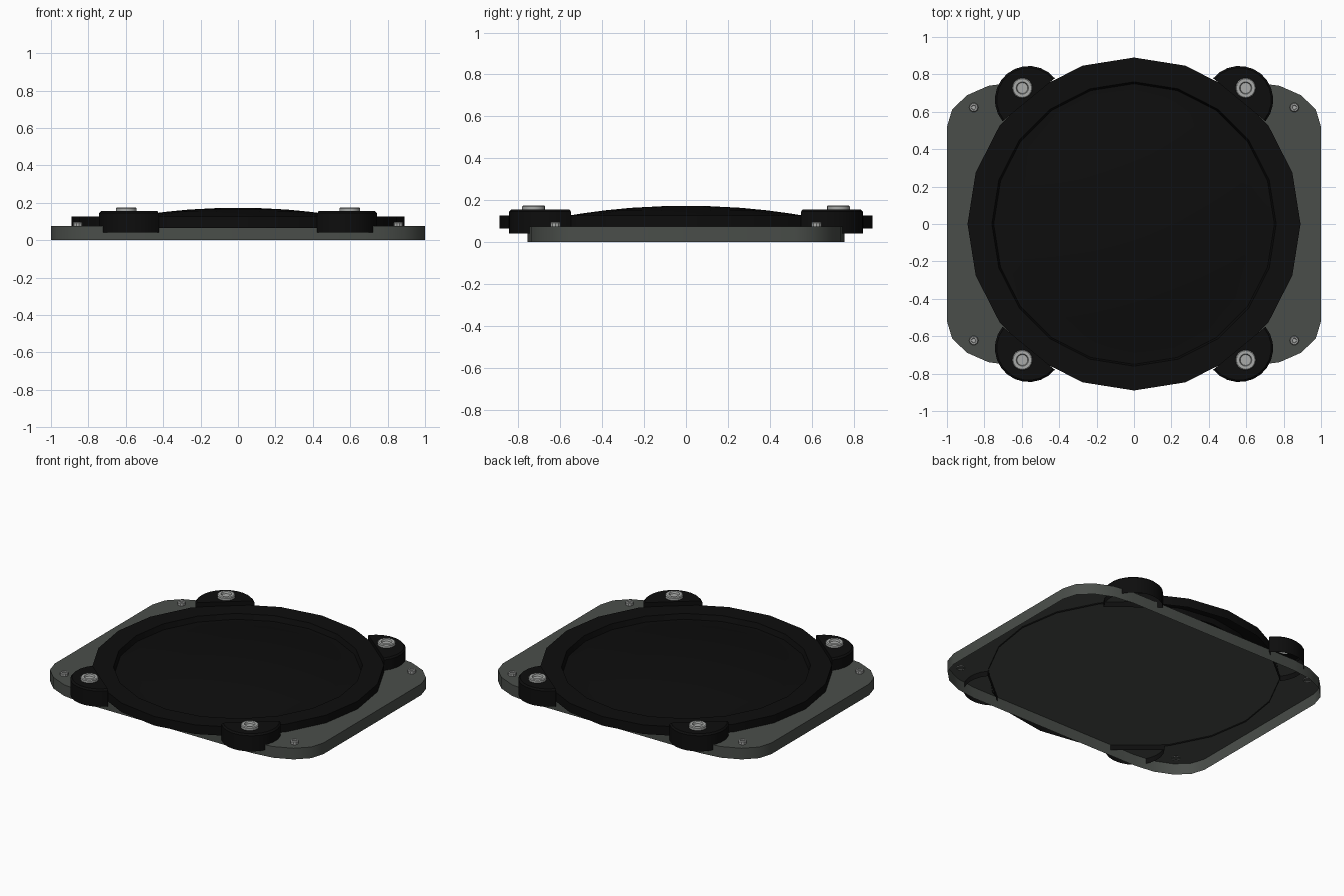
import bpy, math

if "Cube" in bpy.data.objects:
    bpy.data.objects.remove(bpy.data.objects["Cube"])


def material(name, rgb):
    m = bpy.data.materials.new(name)
    m.diffuse_color = (*rgb, 1)
    m.use_nodes = True
    m.node_tree.nodes["Principled BSDF"].inputs["Base Color"].default_value = m.diffuse_color
    return m


GREY = material("grey plate", (0.068, 0.076, 0.068))
BLACK = material("black", (0.004, 0.004, 0.004))
STEEL = material("light steel", (0.40, 0.41, 0.40))


def loft(name, rings, mat, angle=30):
    """Skin counter-clockwise rings from bottom to top; cap the last, leave the first open."""
    n = len(rings[0])
    verts = [p for r in rings for p in r]
    faces = []
    for k in range(len(rings) - 1):
        a, b = k * n, (k + 1) * n
        for i in range(n):
            j = (i + 1) % n
            faces.append((a + i, a + j, b + j, b + i))
    last = (len(rings) - 1) * n
    faces.append(tuple(range(last, last + n)))
    me = bpy.data.meshes.new(name)
    me.from_pydata(verts, [], faces)
    me.materials.append(mat)
    ob = bpy.data.objects.new(name, me)
    bpy.context.collection.objects.link(ob)
    bpy.ops.object.select_all(action='DESELECT')
    ob.select_set(True)
    bpy.context.view_layer.objects.active = ob
    bpy.ops.object.shade_smooth_by_angle(angle=math.radians(angle))
    return ob


def turned(name, profile, sides, mat, cx=0, cy=0, angle=30):
    """Turned part from (radius, height) pairs."""
    rings = [[(cx + r * math.cos(2 * math.pi * i / sides),
               cy + r * math.sin(2 * math.pi * i / sides), z)
              for i in range(sides)] for r, z in profile]
    return loft(name, rings, mat, angle)


# base plate: rounded rectangle, open underneath
outline = []
for q, (sx, sy) in enumerate([(1, 1), (-1, 1), (-1, -1), (1, -1)]):
    for k in range(5):
        a = math.radians(90 * q + 22.5 * k)
        outline.append((sx * 0.64 + 0.36 * math.cos(a),
                        sy * 0.52 + 0.237 * math.sin(a)))
loft("base_plate", [[(x, y, z) for x, y in outline] for z in (0, 0.075)], GREY)

# round cover: rim, sunken groove and low dome
dome = [(r, 0.174 - 0.15 * r * r) for r in (0.74, 0.62, 0.5, 0.38, 0.26)]
turned("round_cover", [(0.89, 0.066), (0.89, 0.127), (0.76, 0.127), (0.75, 0.092)]
       + dome + [(0.1, 0.172)], 20, BLACK)

# half-round lugs with bolts, and small plate screws, one per corner
for sx in (1, -1):
    for sy in (1, -1):
        mid = math.atan2(sy * 0.73, sx * 0.6)
        rings = []
        for r, z in ((0.181, 0.04), (0.181, 0.145), (0.171, 0.155)):
            rings.append([(sx * 0.563 + r * math.cos(mid + math.radians(15 * k - 90)),
                           sy * 0.664 + r * math.sin(mid + math.radians(15 * k - 90)), z)
                          for k in range(13)])
        loft("corner_lug", rings, BLACK)
        turned("lug_bolt", [(0.055, 0.145), (0.055, 0.17), (0.05, 0.175),
                            (0.033, 0.175), (0.029, 0.163)],
               16, STEEL, sx * 0.597, sy * 0.727)
        turned("plate_screw", [(0.025, 0.07), (0.025, 0.092), (0.021, 0.097),
                               (0.013, 0.097), (0.011, 0.09)],
               10, STEEL, sx * 0.857, sy * 0.623)
